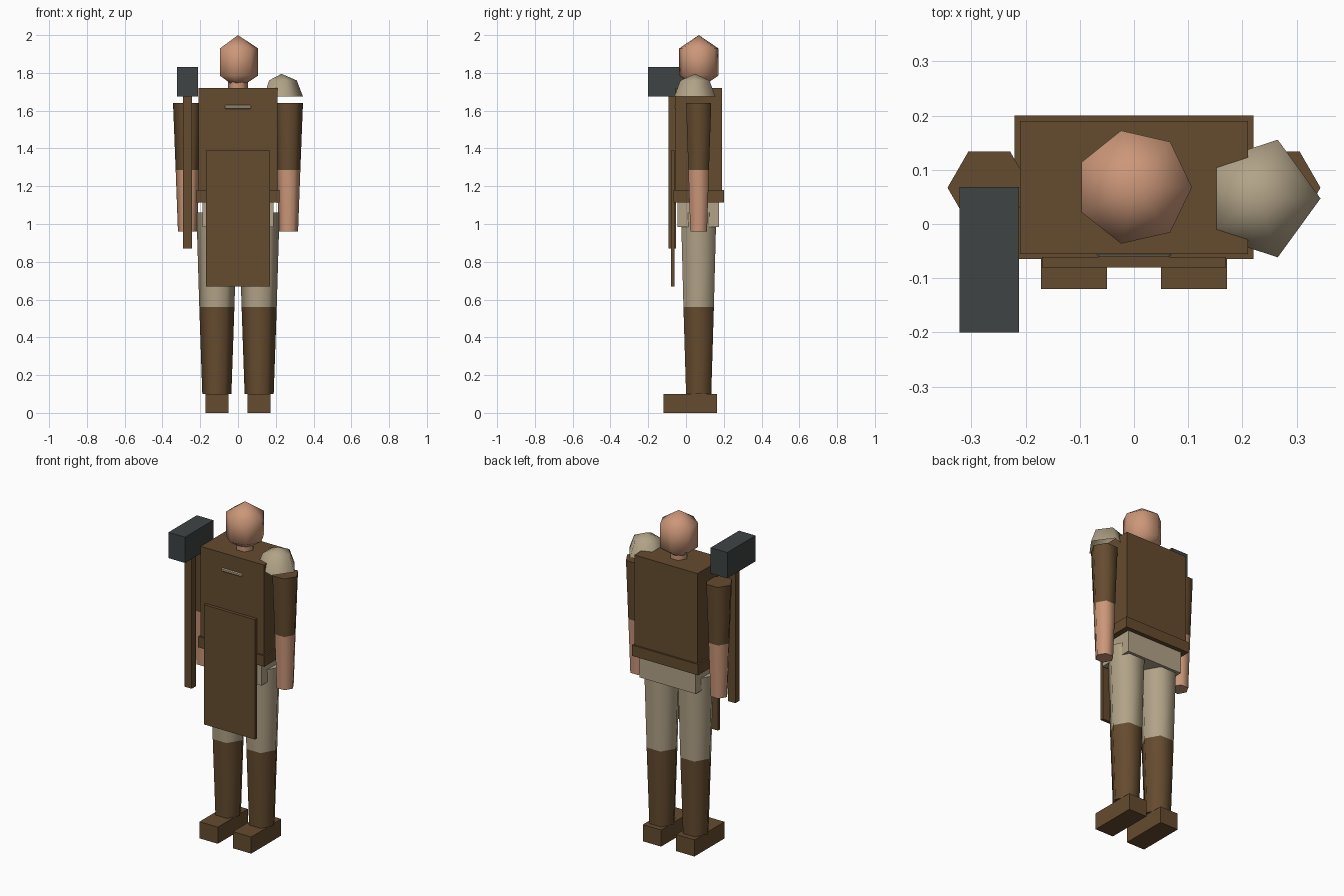
import bpy, bmesh
from math import cos, sin, pi, radians

if "Cube" in bpy.data.objects:
    bpy.data.objects.remove(bpy.data.objects["Cube"], do_unlink=True)


def material(name, srgb):
    color = [((c / 255 + 0.055) / 1.055) ** 2.4 for c in srgb] + [1.0]
    m = bpy.data.materials.new(name)
    m.use_nodes = True
    m.diffuse_color = color
    m.node_tree.nodes["Principled BSDF"].inputs["Base Color"].default_value = color
    return m


leather = material("brown leather", (101, 75, 47))
cloth = material("beige cloth", (178, 163, 136))
skin = material("skin", (204, 151, 121))
iron = material("dark iron", (62, 68, 68))

AXIS_Y = 0.067  # depth of the body's centre line


def finish(name, bm, mats, smooth):
    mesh = bpy.data.meshes.new(name)
    bmesh.ops.recalc_face_normals(bm, faces=bm.faces)
    bm.to_mesh(mesh)
    bm.free()
    for m in mats:
        mesh.materials.append(m)
    obj = bpy.data.objects.new(name, mesh)
    bpy.context.collection.objects.link(obj)
    if smooth:
        bpy.ops.object.select_all(action='DESELECT')
        obj.select_set(True)
        bpy.context.view_layer.objects.active = obj
        bpy.ops.object.shade_smooth_by_angle(angle=radians(70))
    return obj


def box(name, mat, x, y, z):
    """Box given by its low and high limits on each axis."""
    bm = bmesh.new()
    bmesh.ops.create_cube(bm, size=1)
    for v in bm.verts:
        v.co = [lo + (c + 0.5) * (hi - lo) for c, (lo, hi) in zip(v.co, (x, y, z))]
    return finish(name, bm, [mat], False)


def lathe(name, mats, sides, center, profile, caps=True, split=None):
    """Turn (radius, z) points round a vertical axis; faces above split take the second material."""
    bm = bmesh.new()
    rings = []
    for r, z in profile:
        count = sides if r > 0 else 1
        rings.append([bm.verts.new((center[0] + r * cos(2 * pi * i / sides),
                                    center[1] + r * sin(2 * pi * i / sides), z))
                      for i in range(count)])
    for a, b in zip(rings, rings[1:]):
        for i in range(sides):
            j = (i + 1) % sides
            corners = [a[i % len(a)], a[j % len(a)], b[j % len(b)], b[i % len(b)]]
            bm.faces.new(list(dict.fromkeys(corners)))
    if caps:
        for ring in (rings[0], rings[-1]):
            if len(ring) > 2:
                bm.faces.new(ring)
    if split is not None:
        for f in bm.faces:
            f.material_index = int(f.calc_center_median().z > split)
    return finish(name, bm, mats, True)


# Torso, belt, hips and apron
box("torso", leather, (-0.21, 0.21), (-0.055, 0.19), (1.12, 1.72))
box("belt", leather, (-0.22, 0.22), (-0.065, 0.2), (1.115, 1.18))
box("hips", cloth, (-0.187, 0.187), (-0.045, 0.175), (0.985, 1.12))
box("apron", leather, (-0.17, 0.17), (-0.08, -0.061), (0.67, 1.39))

# Chest clasp with trimmed corners
clasp = box("chest_clasp", cloth, (-0.07, 0.07), (-0.061, -0.05), (1.61, 1.63))
bevel = clasp.modifiers.new("trim", 'BEVEL')
bevel.width = 0.005
bevel.segments = 1

# Limbs and feet
for side, s in (("left", 1), ("right", -1)):
    lathe(side + "_leg", [leather, cloth], 6, (s * 0.112, AXIS_Y),
          [(0.077, 0.1), (0.093, 0.56), (0.108, 1.06)], split=0.56)
    lathe(side + "_arm", [skin, leather], 6, (s * 0.267, AXIS_Y),
          [(0.051, 0.96), (0.063, 1.285), (0.077, 1.64)], split=1.285)
    box(side + "_foot", leather, sorted((s * 0.05, s * 0.172)), (-0.12, 0.165), (0, 0.1))

# Neck and head
lathe("neck", [skin], 6, (0, AXIS_Y), [(0.052, 1.7), (0.052, 1.8)])
lathe("head", [skin], 7, (0, AXIS_Y + 0.001),
      [(0, 1.714), (0.107, 1.786), (0.107, 1.929), (0, 2.0)])

# Shoulder guard, an open dome on the left shoulder
lathe("shoulder_guard", [cloth], 5, (0.23, 0.047),
      [(0.114, 1.675), (0.081, 1.76), (0, 1.795)], caps=False)

# Hammer at the right side
box("hammer_handle", leather, (-0.291, -0.243), (-0.093, -0.053), (0.87, 1.7))
box("hammer_head", iron, (-0.322, -0.212), (-0.2, 0.068), (1.675, 1.83))
